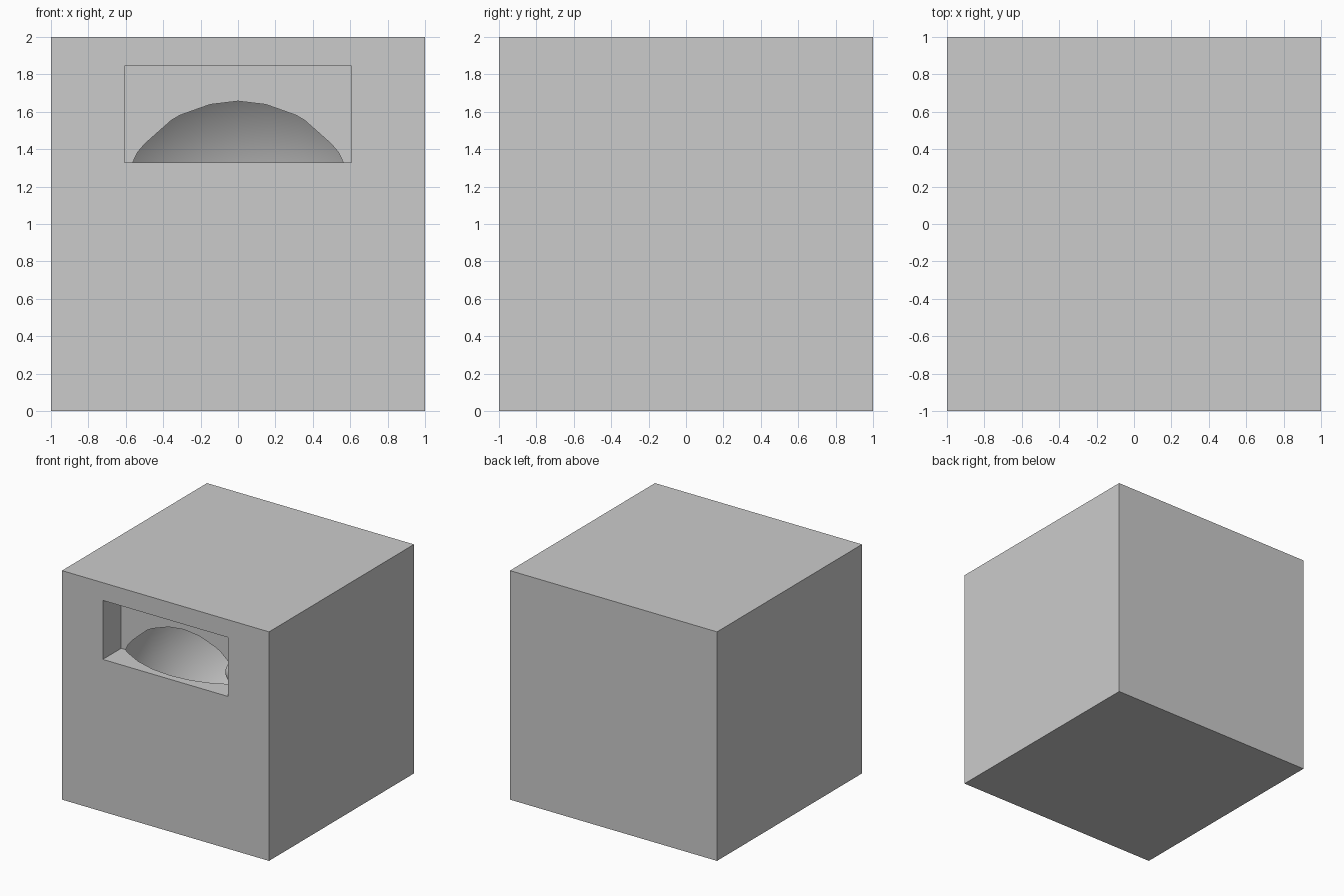
import bpy
import math

if "Cube" in bpy.data.objects:
    bpy.data.objects.remove(bpy.data.objects["Cube"])


def box(name, lo, hi):
    size = [b - a for a, b in zip(lo, hi)]
    mid = [(a + b) / 2 for a, b in zip(lo, hi)]
    bpy.ops.mesh.primitive_cube_add(size=1, location=mid)
    ob = bpy.context.object
    ob.name = name
    ob.scale = size
    bpy.ops.object.transform_apply(location=False, rotation=False, scale=True)
    return ob


def ball(name, radius):
    bpy.ops.mesh.primitive_uv_sphere_add(segments=32, ring_count=16,
                                         radius=radius, location=(0, 0, 1))
    ob = bpy.context.object
    ob.name = name
    return ob


def cut(target, cutter):
    mod = target.modifiers.new("cut", 'BOOLEAN')
    mod.operation = 'DIFFERENCE'
    mod.solver = 'EXACT'
    mod.object = cutter
    bpy.context.view_layer.objects.active = target
    bpy.ops.object.modifier_apply(modifier=mod.name)
    bpy.data.objects.remove(cutter, do_unlink=True)


def smooth(ob):
    bpy.ops.object.select_all(action='DESELECT')
    ob.select_set(True)
    bpy.context.view_layer.objects.active = ob
    bpy.ops.object.shade_smooth_by_angle(angle=math.radians(30))


# Outer block with a round hollow and a shallow front window opening into it
block = box("outer_block", (-1, -1, 0), (1, 1, 2))
cut(block, ball("hollow_cutter", 0.999))
cut(block, box("window_cutter", (-0.606, -1.2, 1.33), (0.606, -0.747, 1.845)))
smooth(block)

# Small ball at the middle of the hollow
smooth(ball("centre_ball", 0.1))
